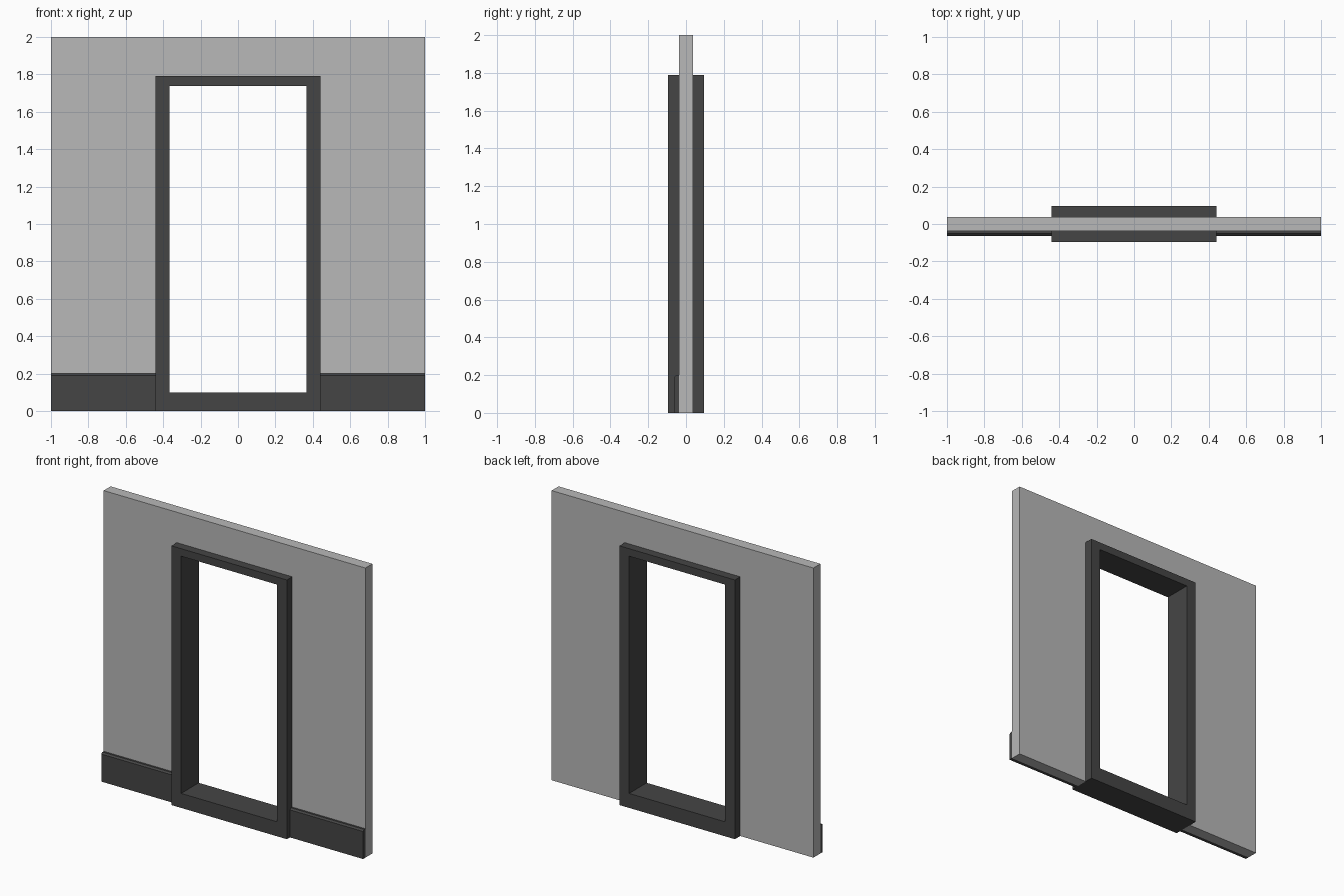
import bpy
import bmesh
from mathutils import Vector

if "Cube" in bpy.data.objects:
    bpy.data.objects.remove(bpy.data.objects["Cube"])


def material(name, color):
    m = bpy.data.materials.new(name)
    m.diffuse_color = (*color, 1.0)
    m.use_nodes = True
    m.node_tree.nodes["Principled BSDF"].inputs["Base Color"].default_value = m.diffuse_color
    return m


wall_grey = material("wall grey", (0.48, 0.48, 0.48))
trim_grey = material("dark trim grey", (0.06, 0.06, 0.06))


def extruded(name, profile, direction, mat, hole=None):
    """Extrude a closed profile along a vector; an optional inner loop of equal length cuts a hole."""
    bm = bmesh.new()
    outer = [bm.verts.new(p) for p in profile]
    if hole:
        inner = [bm.verts.new(p) for p in hole]
        n = len(outer)
        faces = [bm.faces.new((outer[i], outer[(i + 1) % n], inner[(i + 1) % n], inner[i]))
                 for i in range(n)]
    else:
        faces = [bm.faces.new(outer)]
    # keep the starting faces as one cap, and move the copy
    geom = bmesh.ops.extrude_face_region(bm, geom=faces, use_keep_orig=True)["geom"]
    moved = [g for g in geom if isinstance(g, bmesh.types.BMVert)]
    bmesh.ops.translate(bm, verts=moved, vec=Vector(direction))
    bmesh.ops.recalc_face_normals(bm, faces=bm.faces[:])
    mesh = bpy.data.meshes.new(name)
    bm.to_mesh(mesh)
    bm.free()
    mesh.materials.append(mat)
    obj = bpy.data.objects.new(name, mesh)
    bpy.context.collection.objects.link(obj)
    return obj


def rect(half, low, high, y):
    return [(-half, y, low), (half, y, low), (half, y, high), (-half, y, high)]


WALL, FRAME = 0.038, 0.096      # half depths
OUT_X, OUT_Z = 0.441, 1.79      # outer frame size

# Wall slab, cut away around the doorway
extruded("wall",
         [(-1, -WALL, 0), (-OUT_X, -WALL, 0), (-OUT_X, -WALL, OUT_Z), (OUT_X, -WALL, OUT_Z),
          (OUT_X, -WALL, 0), (1, -WALL, 0), (1, -WALL, 2), (-1, -WALL, 2)],
         (0, 2 * WALL, 0), wall_grey)

# Door frame with sill
extruded("door_frame", rect(OUT_X, 0, OUT_Z, -FRAME), (0, 2 * FRAME, 0), trim_grey,
         hole=rect(0.367, 0.10, 1.738, -FRAME))

# Chamfered baseboards on the front, one on each side of the door
for side, start in (("left", -1), ("right", OUT_X)):
    extruded(side + "_baseboard",
             [(start, -WALL, 0), (start, -0.063, 0), (start, -0.063, 0.19),
              (start, -0.052, 0.20), (start, -WALL, 0.20)],
             (1 - OUT_X, 0, 0), trim_grey)
